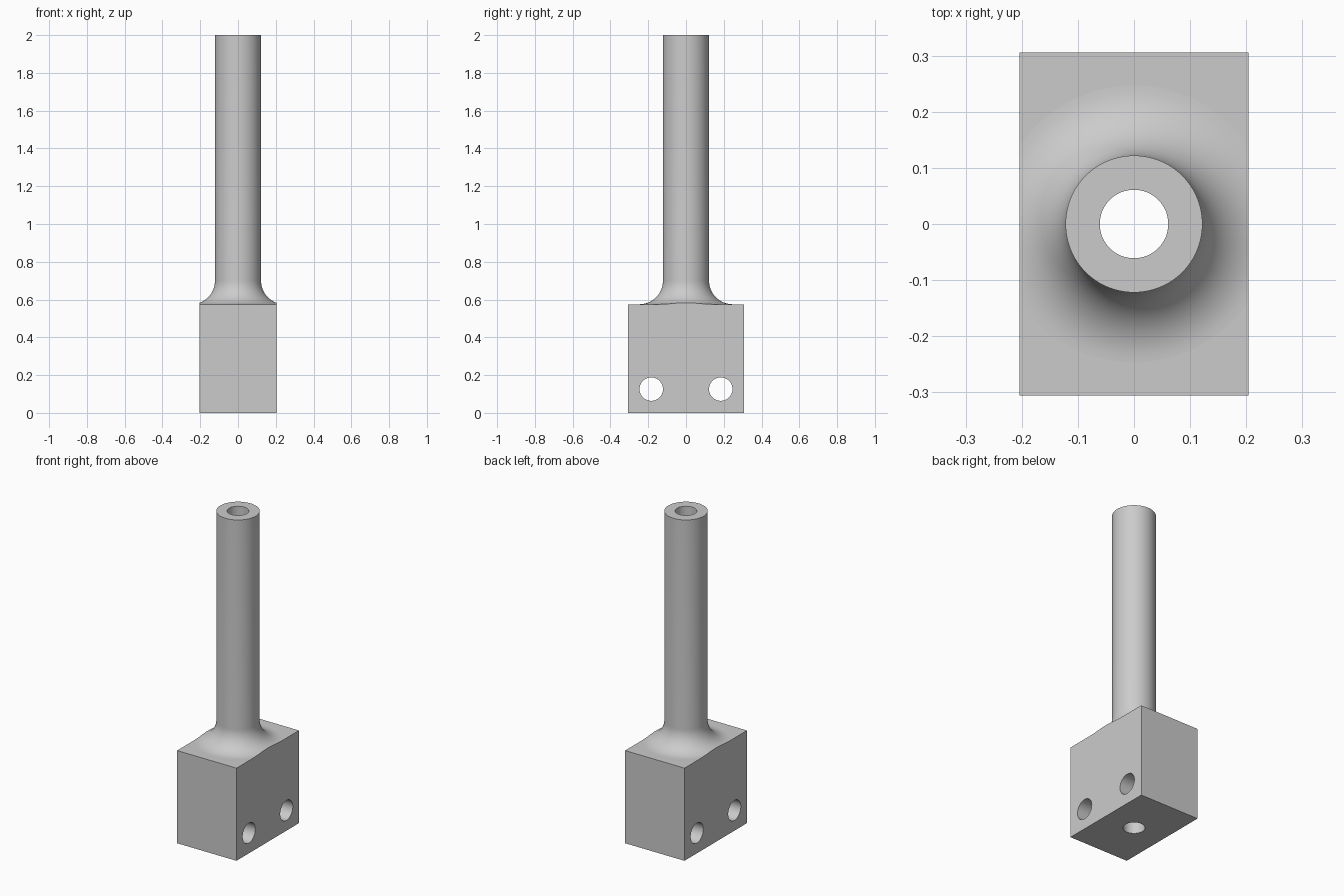
import bpy, bmesh, math
from mathutils import Matrix

cube = bpy.data.objects.get("Cube")
if cube:
    bpy.data.objects.remove(cube, do_unlink=True)

HALF_X, HALF_Y, BLOCK_TOP, HEIGHT = 0.204, 0.306, 0.575, 2.0
TUBE_R, BORE_R, FILLET_R = 0.122, 0.061, 0.125
HOLE_R, HOLE_Y, HOLE_Z = 0.062, 0.184, 0.126
SIDES = 96

grey = bpy.data.materials.new("plain grey")
grey.use_nodes = True
colour = (0.6, 0.6, 0.6, 1)
grey.diffuse_color = colour
grey.node_tree.nodes["Principled BSDF"].inputs["Base Color"].default_value = colour


def finish(name, bm):
    bmesh.ops.recalc_face_normals(bm, faces=bm.faces)
    mesh = bpy.data.meshes.new(name)
    bm.to_mesh(mesh)
    bm.free()
    mesh.materials.append(grey)
    ob = bpy.data.objects.new(name, mesh)
    bpy.context.collection.objects.link(ob)
    return ob


def box(name, hx, hy, z0, z1):
    bm = bmesh.new()
    bmesh.ops.create_cube(bm, size=1, matrix=Matrix.Translation((0, 0, (z0 + z1) / 2))
                          @ Matrix.Diagonal((2 * hx, 2 * hy, z1 - z0, 1)))
    return finish(name, bm)


def cylinder(name, radius, length, matrix):
    bm = bmesh.new()
    bmesh.ops.create_cone(bm, cap_ends=True, segments=SIDES, radius1=radius,
                          radius2=radius, depth=length, matrix=matrix)
    return finish(name, bm)


def lathe(name, profile):
    bm = bmesh.new()
    rings = []
    for r, z in profile:
        rings.append([bm.verts.new((r * math.cos(a), r * math.sin(a), z))
                      for a in (math.tau * i / SIDES for i in range(SIDES))])
    for low, high in zip(rings, rings[1:]):
        for i in range(SIDES):
            j = (i + 1) % SIDES
            bm.faces.new((low[i], low[j], high[j], high[i]))
    bm.faces.new(rings[0])
    bm.faces.new(rings[-1])
    return finish(name, bm)


def combine(ob, other, operation):
    mod = ob.modifiers.new(operation, "BOOLEAN")
    mod.operation, mod.object, mod.solver = operation, other, "EXACT"
    bpy.context.view_layer.objects.active = ob
    bpy.ops.object.modifier_apply(modifier=mod.name)
    bpy.data.objects.remove(other, do_unlink=True)


# Oversized base block, trimmed to size after the flared tube is joined
body = box("mounting_block_with_tube", 0.4, 0.4, -0.2, BLOCK_TOP)

# Tube with a concave flare at its foot
profile = [(TUBE_R + FILLET_R, -0.1)]
for i in range(17):
    a = math.pi / 2 * i / 16
    profile.append((TUBE_R + FILLET_R * (1 - math.sin(a)),
                    BLOCK_TOP + FILLET_R * (1 - math.cos(a))))
profile.append((TUBE_R, HEIGHT))
combine(body, lathe("flared_tube", profile), "UNION")
combine(body, box("block_outline", HALF_X, HALF_Y, 0, HEIGHT + 0.5), "INTERSECT")

# Bore down the whole length, and two cross holes through the block
combine(body, cylinder("bore", BORE_R, 6, Matrix.Identity(4)), "DIFFERENCE")
for side in (-1, 1):
    place = Matrix.Translation((0, side * HOLE_Y, HOLE_Z)) @ Matrix.Rotation(math.pi / 2, 4, "Y")
    combine(body, cylinder("cross_hole", HOLE_R, 2, place), "DIFFERENCE")

# Smooth round walls, flat planar faces
bpy.ops.object.select_all(action="DESELECT")
body.select_set(True)
bpy.context.view_layer.objects.active = body
bpy.ops.object.shade_smooth_by_angle(angle=math.radians(30))
for face in body.data.polygons:
    on_wall = abs(abs(face.center.x) - HALF_X) < 0.001 or abs(abs(face.center.y) - HALF_Y) < 0.001
    if abs(face.normal.z) > 0.9999 or on_wall:
        face.use_smooth = False
